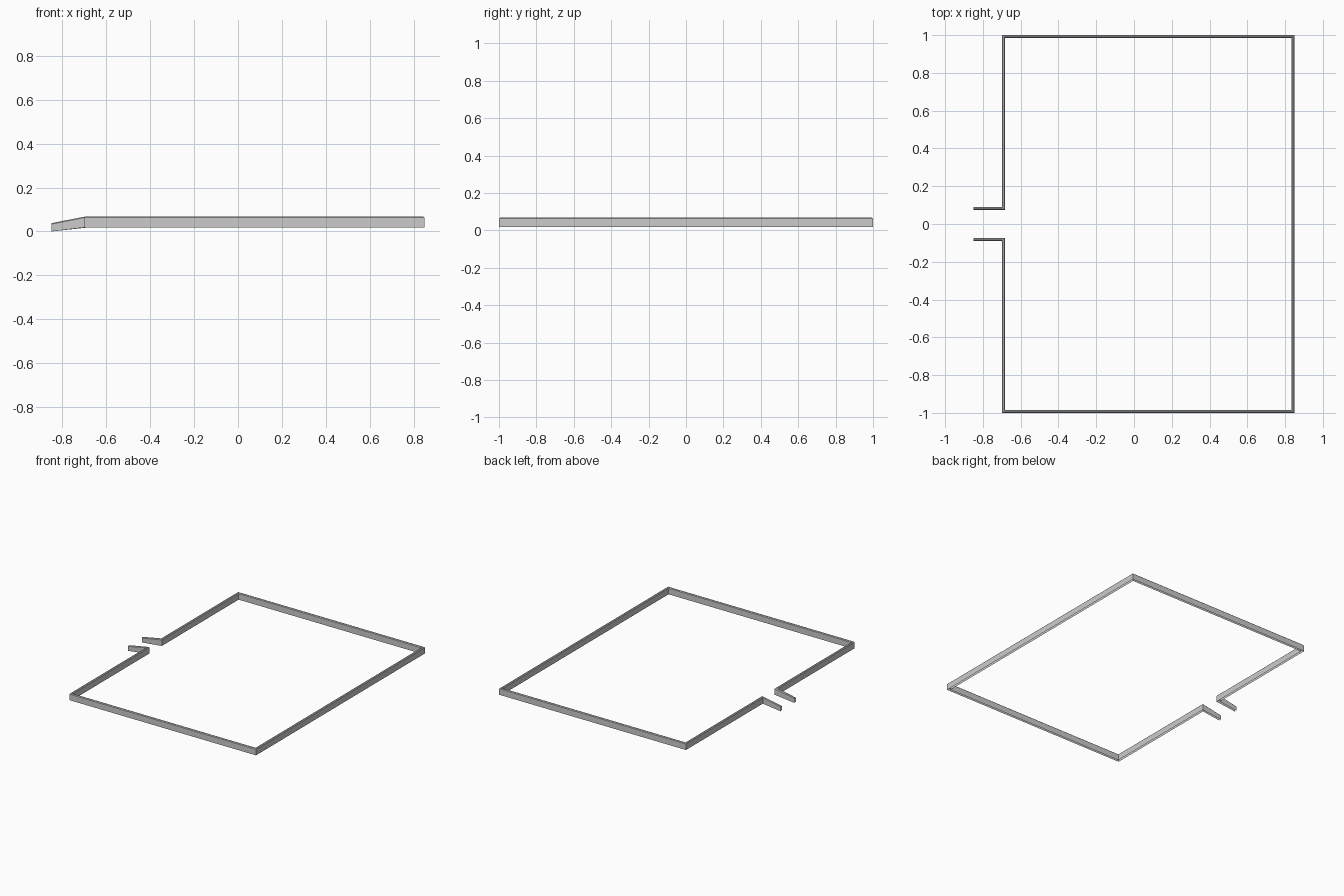
import bpy

if "Cube" in bpy.data.objects:
    bpy.data.objects.remove(bpy.data.objects["Cube"])

T = 0.016          # wall thickness
B = 0.005          # bevel along the top edges
Z = 0.018          # underside of the level frame


def wall(name, outer, inner, z, heights):
    """Hollow kerb, open below and at its ends, with bevelled top edges."""
    v, f = [], []
    k = B / T
    for o, i, b, h in zip(outer, inner, z, heights):
        # cross-section: (share of the way inward, height)
        for s, y in ((0, 0), (0, h - B), (k, h), (1 - k, h), (1, h - B), (1, 0)):
            v.append((o[0] + (i[0] - o[0]) * s, o[1] + (i[1] - o[1]) * s, b + y))
    for s in range(len(outer) - 1):
        for j in range(5):
            a = 6 * s + j
            f.append((a, a + 1, a + 7, a + 6))
    me = bpy.data.meshes.new(name)
    me.from_pydata(v, [], [q[::-1] for q in f])
    ob = bpy.data.objects.new(name, me)
    bpy.context.collection.objects.link(ob)
    mod = ob.modifiers.new("mirror", 'MIRROR')   # other half across y = 0
    mod.use_axis = (False, True, False)
    return ob


# Half of the border, from the rear middle round to the sloping entrance rail
XL, XR, Y, G = -0.70, 0.85, 1.0, 0.09
wall("border_wall",
     [(XR, 0), (XR, Y), (XL, Y), (XL, G), (-0.85, G)],
     [(XR - T, 0), (XR - T, Y - T), (XL + T, Y - T), (XL + T, G - T), (-0.85, G - T)],
     [Z, Z, Z, Z, 0], [0.05, 0.05, 0.05, 0.05, 0.038])
